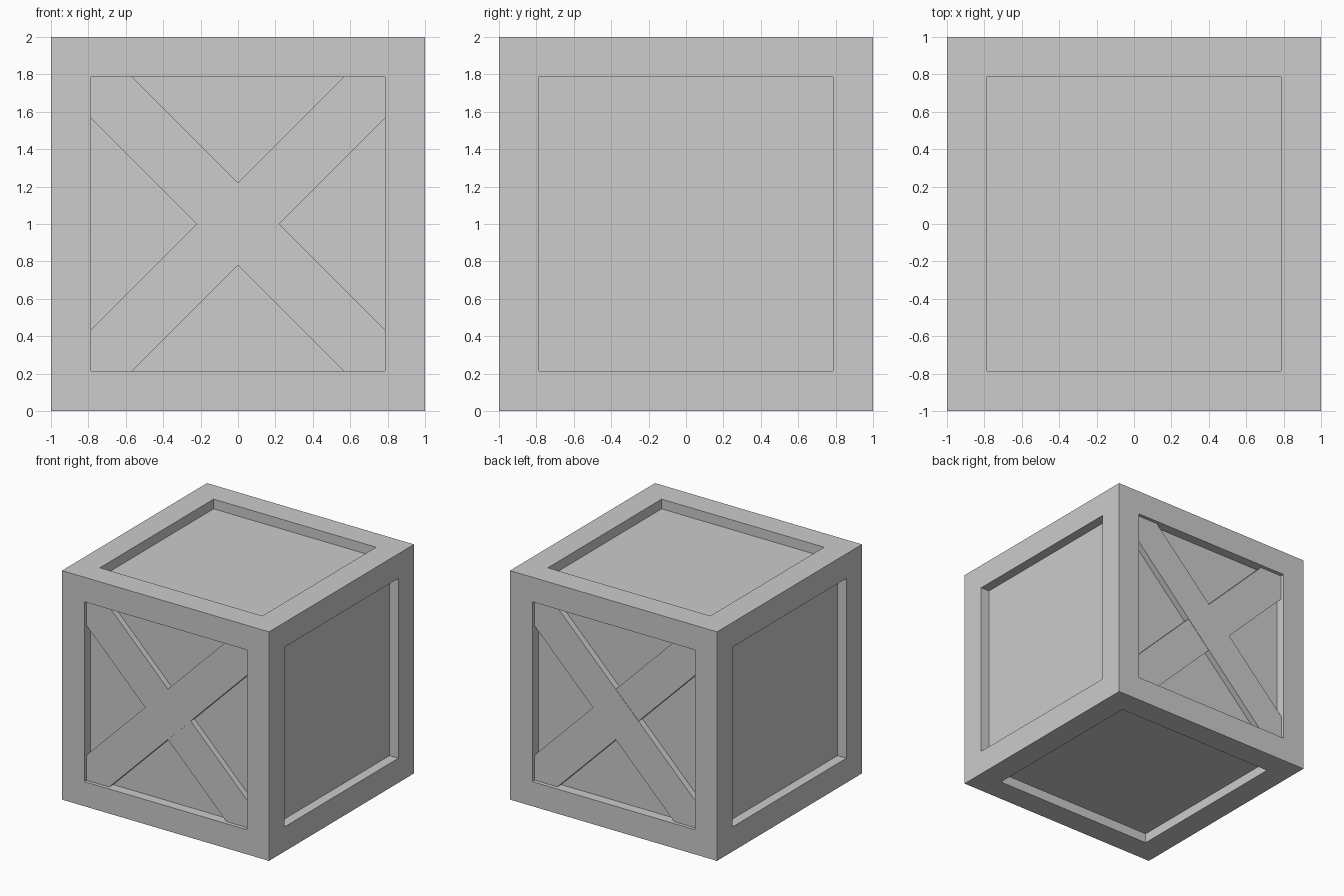
import bpy, bmesh
from mathutils import Matrix, Vector

cube = bpy.data.objects.get("Cube")
if cube:
    bpy.data.objects.remove(cube, do_unlink=True)

HALF = 1.0        # half the crate size
BORDER = 0.215    # frame board width
RECESS = 0.085    # panel depth behind the frame
BRACE = 0.22      # half brace width, measured along the frame
OPEN = HALF - BORDER
GREY = (0.604, 0.604, 0.604, 1)

grey = bpy.data.materials.new("plain grey")
grey.use_nodes = True
grey.diffuse_color = GREY
grey.node_tree.nodes["Principled BSDF"].inputs["Base Color"].default_value = GREY


def add_object(name, bm):
    bmesh.ops.recalc_face_normals(bm, faces=bm.faces)
    mesh = bpy.data.meshes.new(name)
    bm.to_mesh(mesh)
    bm.free()
    mesh.materials.append(grey)
    obj = bpy.data.objects.new(name, mesh)
    bpy.context.collection.objects.link(obj)


# Crate body: each side gets a flat frame, then its panel is pushed straight in
bm = bmesh.new()
bmesh.ops.create_cube(bm, size=2 * HALF, matrix=Matrix.Translation((0, 0, HALF)))
bm.normal_update()
for side in bm.faces[:]:
    normal = side.normal.copy()
    bmesh.ops.inset_individual(bm, faces=[side], thickness=BORDER, use_even_offset=True)
    panel = bmesh.ops.extrude_discrete_faces(bm, faces=[side])["faces"][0]
    bmesh.ops.translate(bm, verts=panel.verts, vec=normal * -RECESS)
add_object("crate_body", bm)


# Diagonal brace: a board with its ends cut to fit the corners of the opening
def brace(name, slope, side, depth):
    e, c = OPEN, OPEN - BRACE
    outline = [(e, e), (c, e), (-e, -c), (-e, -e), (-c, -e), (e, c)]
    outer = side * (HALF - depth)
    inner = side * (HALF - RECESS - 0.005)
    bm = bmesh.new()
    face = bm.faces.new([bm.verts.new((slope * x, outer, HALF + z)) for x, z in outline])
    ext = bmesh.ops.extrude_face_region(bm, geom=[face], use_keep_orig=True)
    moved = [v for v in ext["geom"] if isinstance(v, bmesh.types.BMVert)]
    bmesh.ops.translate(bm, verts=moved, vec=Vector((0, inner - outer, 0)))
    add_object(name, bm)


# Crossed braces on the front and back; the rising one sits a hair proud
for label, side in (("front", -1), ("back", 1)):
    brace(label + "_rising_brace", 1, side, 0.03)
    brace(label + "_falling_brace", -1, side, 0.033)
